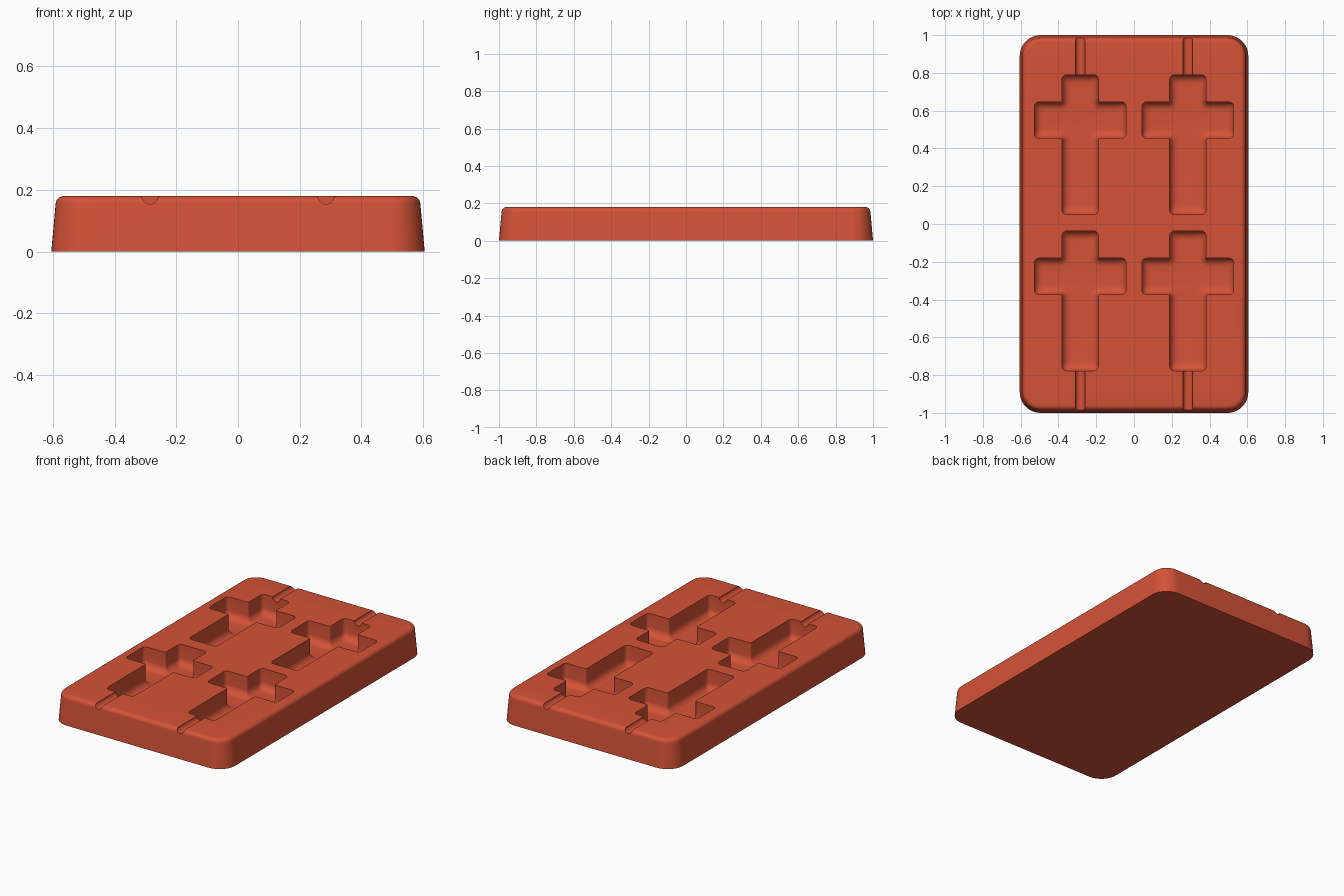
import bpy
import bmesh
from math import pi, cos, sin, radians
from mathutils import Vector

cube = bpy.data.objects.get("Cube")
if cube:
    bpy.data.objects.remove(cube, do_unlink=True)

HEIGHT = 0.18
COLUMN_X = 0.285

red = bpy.data.materials.new("terracotta_red")
red.use_nodes = True
red.diffuse_color = (0.66, 0.085, 0.038, 1)
red.node_tree.nodes["Principled BSDF"].inputs["Base Color"].default_value = red.diffuse_color


def rounded_outline(corners, convex, concave, steps):
    """Round every right-angled corner of a counter-clockwise outline."""
    points = []
    for i, corner in enumerate(corners):
        here = Vector(corner)
        into = (here - Vector(corners[i - 1])).normalized()
        out = (Vector(corners[(i + 1) % len(corners)]) - here).normalized()
        radius = convex if into.cross(out) > 0 else concave
        centre = here + (out - into) * radius
        for s in range(steps + 1):
            a = s / steps * pi / 2
            points.append(centre - out * radius * cos(a) + into * radius * sin(a))
    return points


def loft(name, rings):
    """Closed solid through a stack of (outline, z) rings, bottom to top."""
    bm = bmesh.new()
    loops = [[bm.verts.new((p.x, p.y, z)) for p in outline] for outline, z in rings]
    for low, high in zip(loops, loops[1:]):
        for i in range(len(low)):
            j = (i + 1) % len(low)
            bm.faces.new((low[i], low[j], high[j], high[i]))
    bm.faces.new(loops[0][::-1])
    bm.faces.new(loops[-1])
    bmesh.ops.recalc_face_normals(bm, faces=bm.faces)
    mesh = bpy.data.meshes.new(name)
    bm.to_mesh(mesh)
    bm.free()
    mesh.materials.append(red)
    obj = bpy.data.objects.new(name, mesh)
    bpy.context.collection.objects.link(obj)
    return obj


def slab_ring(inset, z):
    x, y = 0.605 - inset, 1 - inset
    corners = [(-x, -y), (x, -y), (x, y), (-x, y)]
    return rounded_outline(corners, 0.11 - inset, 0, 10), z


def cross_ring(inset, z):
    # Half widths of stem and arms, then stem and arm ends
    w, a = 0.096 - inset, 0.243 - inset
    top, bottom = 0.24 - inset, -0.5 + inset
    corners = [(-w, bottom), (w, bottom), (w, -w), (a, -w), (a, w), (w, w),
               (w, top), (-w, top), (-w, w), (-a, w), (-a, -w), (-w, -w)]
    return rounded_outline(corners, 0.025, 0.01 + inset, 5), z


# Tapered tray with a rounded top edge
EDGE = 0.027
rings = [slab_ring(0, 0)]
for s in range(7):
    a = s / 6 * pi / 2
    rings.append(slab_ring(0.014 + EDGE * (1 - cos(a)), HEIGHT - EDGE + EDGE * sin(a)))
tray = loft("mould_tray", rings)

# Cross-shaped cavities with filleted floors
FLOOR, FILLET = 0.05, 0.045
cutters = []
for x in (-COLUMN_X, COLUMN_X):
    for y in (0.55, -0.277):
        rings = []
        for s in range(7):
            a = s / 6 * pi / 2
            rings.append(cross_ring(FILLET * (1 - sin(a)), FLOOR + FILLET * (1 - cos(a))))
        rings.append(cross_ring(0, HEIGHT + 0.05))
        cavity = loft("cross_cutter", rings)
        cavity.location = (x, y, 0)
        cutters.append(cavity)

# Half-round stick grooves running out to both ends
for x in (-COLUMN_X, COLUMN_X):
    for side in (-1, 1):
        bpy.ops.mesh.primitive_cylinder_add(
            vertices=24, radius=0.026, depth=0.36,
            location=(x, side * 0.9, HEIGHT), rotation=(pi / 2, 0, 0))
        groove = bpy.context.object
        groove.name = "groove_cutter"
        groove.data.materials.append(red)
        cutters.append(groove)

# Cut everything out of the tray
bpy.context.view_layer.objects.active = tray
for cutter in cutters:
    cutter.hide_render = True
    cut = tray.modifiers.new("cut", "BOOLEAN")
    cut.operation = "DIFFERENCE"
    cut.solver = "EXACT"
    cut.object = cutter
    bpy.ops.object.modifier_apply(modifier=cut.name)
    bpy.data.objects.remove(cutter, do_unlink=True)

bpy.ops.object.select_all(action="DESELECT")
tray.select_set(True)
bpy.ops.object.shade_smooth_by_angle(angle=radians(35))
